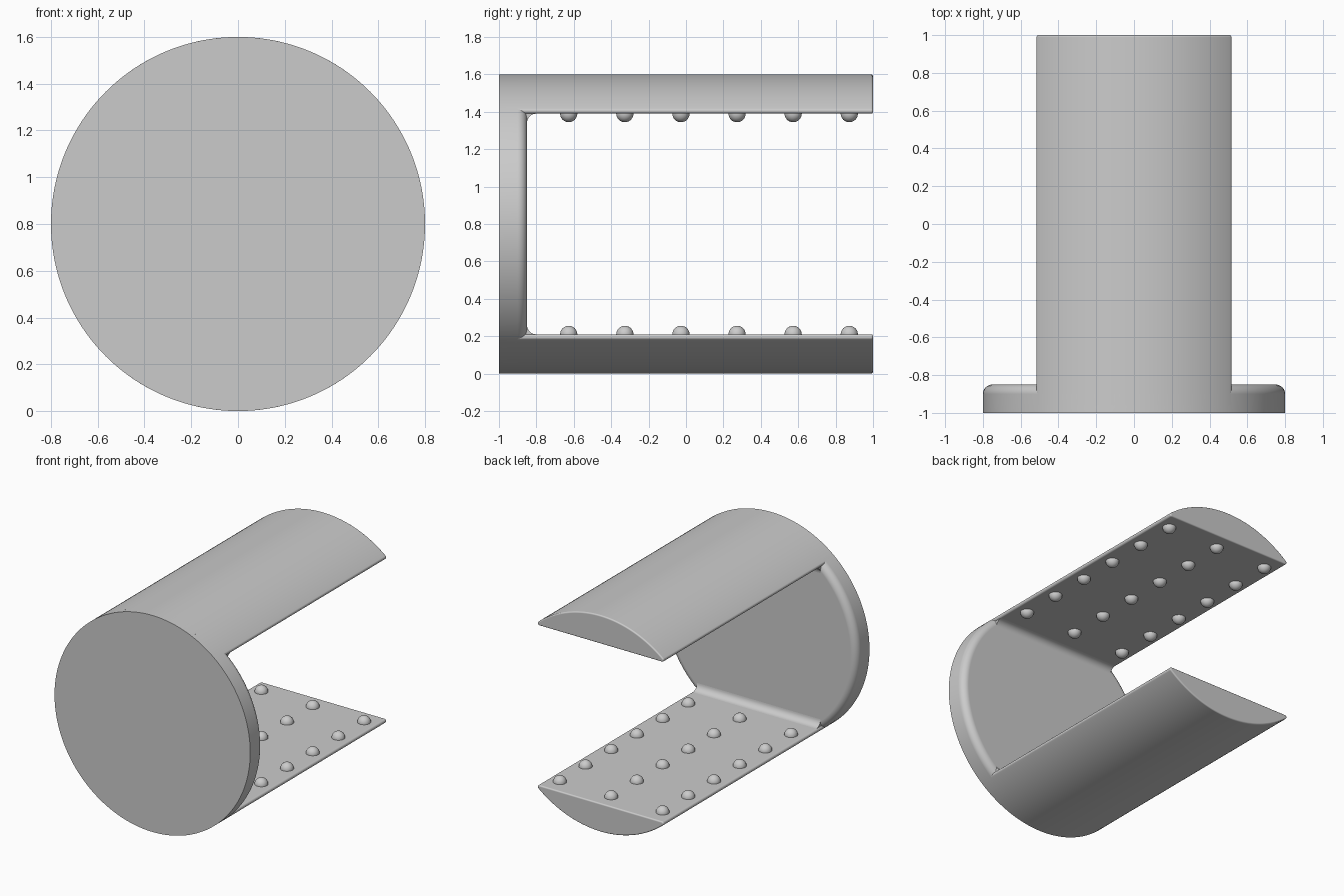
import bpy, bmesh
from math import sin, cos, pi, sqrt, atan2, radians
from mathutils import Matrix

if "Cube" in bpy.data.objects:
    bpy.data.objects.remove(bpy.data.objects["Cube"])

R = 0.8          # outer radius, also the height of the axis
FLAT = 0.59      # distance from the axis to each inner flat
EDGE = 0.015     # rounding of the long jaw edges
ROUND = 0.05     # rounding of the disc rim and of the inner corners
DISC_BACK = -0.85

grey = bpy.data.materials.new("plain grey")
grey.use_nodes = True
grey.diffuse_color = (0.6, 0.6, 0.6, 1)
grey.node_tree.nodes["Principled BSDF"].inputs["Base Color"].default_value = (0.6, 0.6, 0.6, 1)


def arc(cx, cy, r, a0, a1, n):
    return [(cx + r * cos(a0 + (a1 - a0) * i / n),
             cy + r * sin(a0 + (a1 - a0) * i / n)) for i in range(n + 1)]


def finish(name, bm):
    bmesh.ops.recalc_face_normals(bm, faces=bm.faces)
    mesh = bpy.data.meshes.new(name)
    bm.to_mesh(mesh)
    bm.free()
    mesh.materials.append(grey)
    ob = bpy.data.objects.new(name, mesh)
    bpy.context.collection.objects.link(ob)
    bpy.ops.object.select_all(action='DESELECT')
    ob.select_set(True)
    bpy.context.view_layer.objects.active = ob
    bpy.ops.object.shade_smooth_by_angle(angle=radians(35))
    mod = ob.modifiers.new("even shading", 'WEIGHTED_NORMAL')
    mod.keep_sharp = True
    return ob


def loft(name, rings):
    """Skin a list of equal closed rings of 3D points and cap both ends."""
    bm = bmesh.new()
    loops = [[bm.verts.new(p) for p in ring] for ring in rings]
    n = len(loops[0])
    for a, b in zip(loops, loops[1:]):
        for i in range(n):
            j = (i + 1) % n
            bm.faces.new((a[i], a[j], b[j], b[i]))
    bm.faces.new(loops[0])
    bm.faces.new(loops[-1])
    return finish(name, bm)


def rounded_end(y_start, y_end, r, n):
    """(y, inset) pairs of a straight run that ends in a rounded rim."""
    return [(y_start, 0)] + [(y, r - d) for d, y in arc(0, y_end - r, r, 0, pi / 2, n)]


def jaw_section(inset):
    """Circle segment with rounded corners, shrunk evenly by inset."""
    r = EDGE - inset
    cz = FLAT + EDGE
    cx = sqrt((R - EDGE) ** 2 - cz ** 2)
    a = atan2(cz, cx)
    return (arc(cx, cz, r, -pi / 2, a, 8)
            + arc(0, 0, R - inset, a, pi - a, 64)[1:-1]
            + arc(-cx, cz, r, pi - a, 1.5 * pi, 8))


# Round end disc with a soft back rim
loft("end_disc", [
    [(x, y, R + z) for x, z in arc(0, 0, R - d, 0, 2 * pi, 192)[:-1]]
    for y, d in rounded_end(-1, DISC_BACK, ROUND, 8)])

for label, s in (("upper", 1), ("lower", -1)):
    # Long jaw
    loft(label + "_jaw", [
        [(x, y, R + s * z) for x, z in jaw_section(d)]
        for y, d in rounded_end(-0.96, 1, 0.01, 4)])

    # Concave corner between the disc and the jaw
    section = [(DISC_BACK - 0.01, FLAT + 0.01), (DISC_BACK - 0.01, FLAT - ROUND)]
    section += arc(DISC_BACK + ROUND, FLAT - ROUND, ROUND, pi, pi / 2, 8)
    section.append((DISC_BACK + ROUND, FLAT + 0.01))
    loft(label + "_corner_fillet", [
        [(x, y, R + s * z) for y, z in section] for x in (-0.505, 0.505)])

    # Grip bumps in three columns of six
    bm = bmesh.new()
    for col in (-1, 0, 1):
        for row in range(6):
            bmesh.ops.create_uvsphere(
                bm, u_segments=24, v_segments=16, radius=0.046,
                matrix=Matrix.Translation((0.42 * col, -0.627 + 0.3 * row, R + s * FLAT)))
    finish(label + "_grip_bumps", bm)
